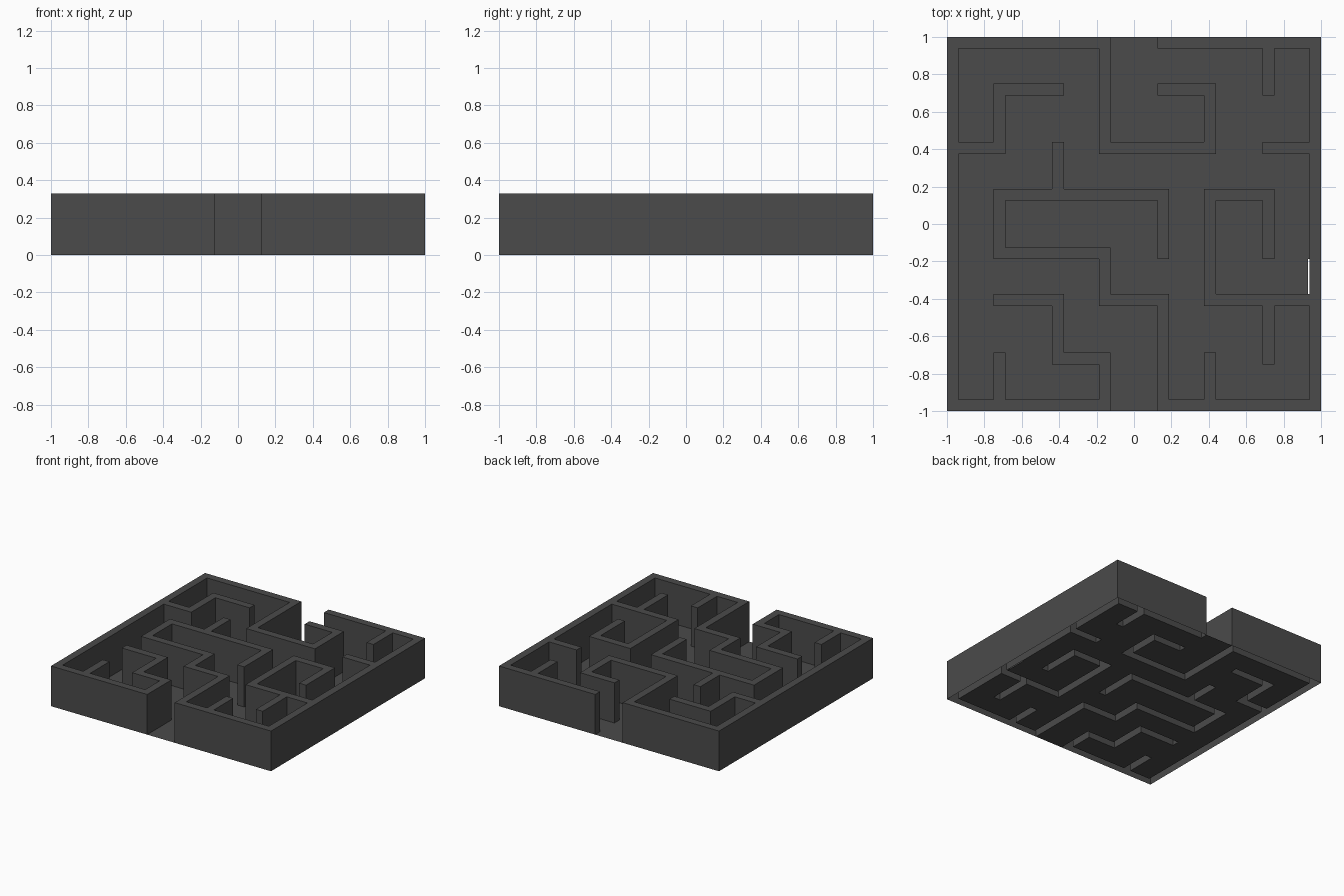
import bpy, bmesh

if "Cube" in bpy.data.objects:
    bpy.data.objects.remove(bpy.data.objects["Cube"])

U = 1 / 16                       # wall thickness
H = 0.33                         # wall height
TRACK = [0, 4, 9, 13, 18, 22, 27, 31]   # wall lines, in wall thicknesses

mat = bpy.data.materials.new("dark_grey")
mat.diffuse_color = (0.07, 0.07, 0.07, 1)
mat.use_nodes = True
mat.node_tree.nodes["Principled BSDF"].inputs["Base Color"].default_value = mat.diffuse_color

# Wall runs along x: (row, first column, last column)
ROWS = [(0, 0, 3), (0, 4, 7), (7, 0, 3), (7, 4, 7), (5, 3, 5), (6, 4, 5),
        (5, 6, 7), (6, 1, 2), (5, 0, 1), (4, 1, 4), (3, 1, 3), (2, 3, 4),
        (2, 1, 2), (1, 2, 3), (2, 5, 7), (4, 5, 6)]
# Wall runs along y: (column, first row, last row)
COLS = [(0, 0, 7), (7, 0, 7), (3, 5, 7), (5, 5, 6), (6, 6, 7), (1, 5, 6),
        (2, 4, 5), (4, 3, 4), (1, 3, 4), (3, 2, 3), (4, 0, 2), (2, 1, 2),
        (3, 0, 1), (1, 0, 1), (5, 0, 1), (6, 1, 2), (5, 2, 4), (6, 3, 4)]
RUNS = [(a, b, r, r) for r, a, b in ROWS] + [(c, c, a, b) for c, a, b in COLS]

YCUT = sorted(TRACK + [t + 1 for t in TRACK])
XCUT = sorted(YCUT + [30.87])    # extra cut for the narrow slit in the floor


def is_wall(x, y):
    return any(TRACK[a] < x < TRACK[b] + 1 and TRACK[c] < y < TRACK[d] + 1
               for a, b, c, d in RUNS)


def is_slit(x, y):
    return 30.87 < x < 31 and 10 < y < 13


def finish(name, bm):
    bmesh.ops.remove_doubles(bm, verts=bm.verts[:], dist=1e-5)
    me = bpy.data.meshes.new(name)
    bm.to_mesh(me)
    bm.free()
    me.materials.append(mat)
    bpy.context.collection.objects.link(bpy.data.objects.new(name, me))


def quad(bm, pts):
    bm.faces.new([bm.verts.new((x * U - 1, y * U - 1, z)) for x, y, z in pts])


cells = {}
for i in range(len(XCUT) - 1):
    for j in range(len(YCUT) - 1):
        cells[i, j] = is_wall((XCUT[i] + XCUT[i + 1]) / 2, (YCUT[j] + YCUT[j + 1]) / 2)

walls, floor = bmesh.new(), bmesh.new()
for (i, j), solid in cells.items():
    x0, x1, y0, y1 = XCUT[i], XCUT[i + 1], YCUT[j], YCUT[j + 1]
    ring = [(x0, y0), (x1, y0), (x1, y1), (x0, y1)]
    if not solid:
        # Floor only between the walls, which are open underneath
        if not is_slit((x0 + x1) / 2, (y0 + y1) / 2):
            quad(floor, [(x, y, 0) for x, y in ring])
        continue
    # Wall top, and a side wherever the neighbour is not wall
    quad(walls, [(x, y, H) for x, y in ring])
    for k, (di, dj) in enumerate([(0, -1), (1, 0), (0, 1), (-1, 0)]):
        if not cells.get((i + di, j + dj), False):
            (ax, ay), (bx, by) = ring[k], ring[(k + 1) % 4]
            quad(walls, [(ax, ay, 0), (bx, by, 0), (bx, by, H), (ax, ay, H)])

finish("maze_walls", walls)
finish("maze_floor", floor)
